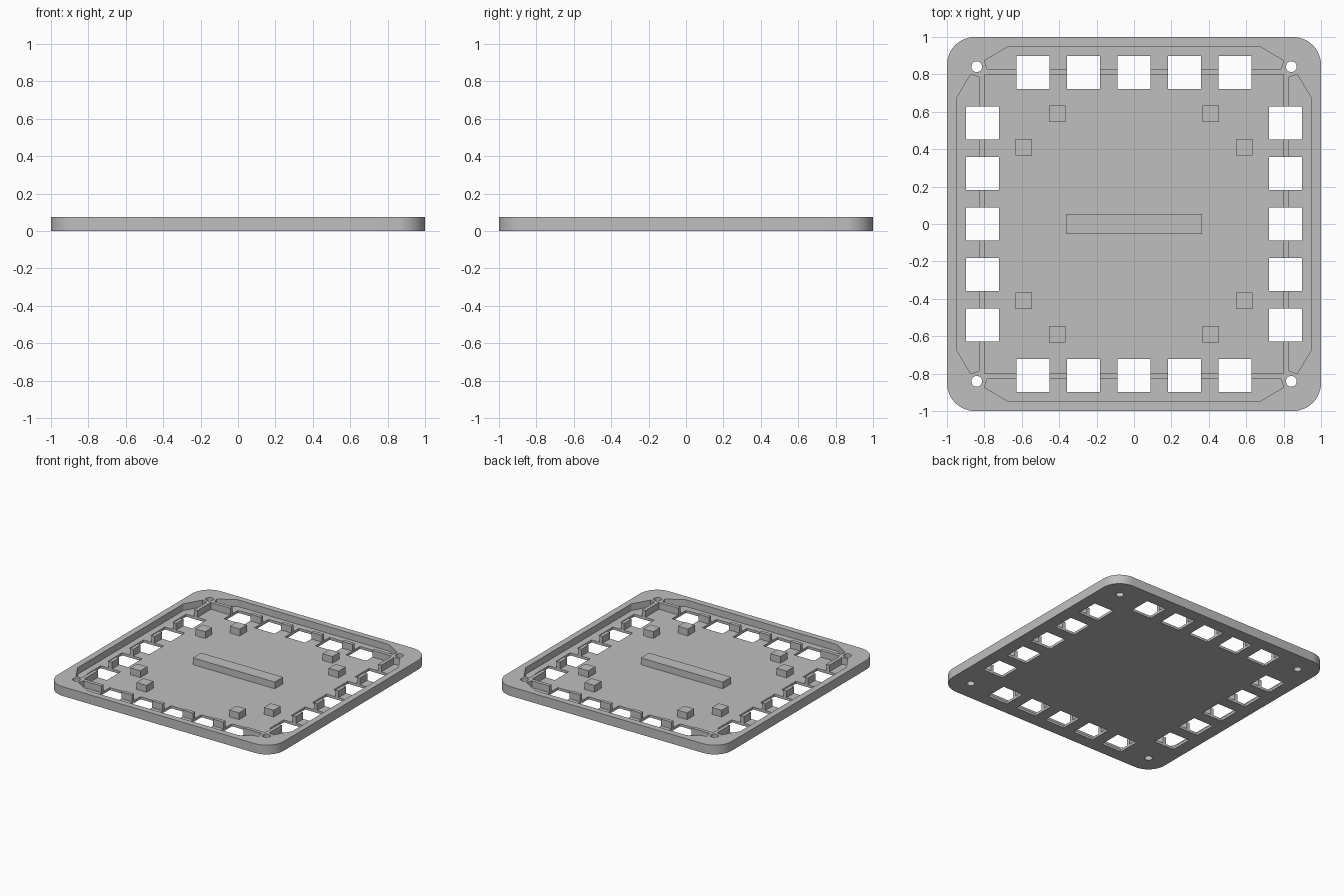
import bpy, bmesh, math
from mathutils import Matrix

cube = bpy.data.objects.get("Cube")
if cube:
    bpy.data.objects.remove(cube, do_unlink=True)

HEIGHT = 0.074
FLOOR = 0.02

grey = bpy.data.materials.new("light grey")
grey.use_nodes = True
colour = (0.52, 0.52, 0.52, 1)
grey.diffuse_color = colour
grey.node_tree.nodes["Principled BSDF"].inputs["Base Color"].default_value = colour


def prism(name, outline, z0, z1):
    """Extrude a counter-clockwise outline from z0 to z1."""
    bm = bmesh.new()
    base = bm.faces.new([bm.verts.new((x, y, z0)) for x, y in outline])
    top = bmesh.ops.extrude_face_region(bm, geom=[base])["geom"]
    verts = [v for v in top if isinstance(v, bmesh.types.BMVert)]
    bmesh.ops.translate(bm, vec=(0, 0, z1 - z0), verts=verts)
    bmesh.ops.recalc_face_normals(bm, faces=bm.faces)
    mesh = bpy.data.meshes.new(name)
    bm.to_mesh(mesh)
    bm.free()
    mesh.materials.append(grey)
    obj = bpy.data.objects.new(name, mesh)
    bpy.context.collection.objects.link(obj)
    return obj


def rect(cx, cy, w, d):
    return [(cx + sx * w / 2, cy + sy * d / 2)
            for sx, sy in ((-1, -1), (1, -1), (1, 1), (-1, 1))]


def arc(cx, cy, r, start, end, n):
    step = math.radians(end - start) / n
    return [(cx + r * math.cos(math.radians(start) + i * step),
             cy + r * math.sin(math.radians(start) + i * step)) for i in range(n + 1)]


def turn(points, quarter):
    m = Matrix.Rotation(quarter * math.pi / 2, 2)
    return [tuple(m @ Matrix.Identity(2).col[0] * x + m @ Matrix.Identity(2).col[1] * y)
            for x, y in points]


def cut(target, outline, z0):
    cutter = prism("cutter", outline, z0, HEIGHT + 0.1)
    cutter.hide_render = True
    mod = target.modifiers.new("cut", "BOOLEAN")
    mod.operation = "DIFFERENCE"
    mod.solver = "EXACT"
    mod.object = cutter
    bpy.context.view_layer.objects.active = target
    bpy.ops.object.modifier_apply(modifier=mod.name)
    mesh = cutter.data
    bpy.data.objects.remove(cutter, do_unlink=True)
    bpy.data.meshes.remove(mesh)


# Rounded base plate
radius = 0.15
outline = []
for q in range(4):
    outline += turn(arc(1 - radius, 1 - radius, radius, 0, 90, 12), q)
tray = prism("tray", outline, 0, HEIGHT)

# Central pocket, leaving a thin wall around it
cut(tray, rect(0, 0, 1.6, 1.6), FLOOR)

# Outer channel, windows and screw hole, repeated on each side
half = [(0.785, 0.828), (0.80, 0.873), (0.67, 0.95)]
channel = half + [(-x, y) for x, y in reversed(half)]
for q in range(4):
    cut(tray, turn(channel, q), FLOOR)
    for i in range(-2, 3):
        cut(tray, turn(rect(i * 0.27, 0.81, 0.177, 0.177), q), -0.1)
    cut(tray, turn(arc(0.841, 0.841, 0.029, 0, 345, 23), q), -0.1)

bpy.ops.object.select_all(action="DESELECT")
tray.select_set(True)
bpy.context.view_layer.objects.active = tray
bpy.ops.object.shade_smooth_by_angle(angle=math.radians(30))

# Centre bar and support pegs standing on the floor
prism("centre_bar", rect(0, 0, 0.725, 0.105), FLOOR - 0.005, HEIGHT)
for sx in (-1, 1):
    for sy in (-1, 1):
        for x, y in ((0.41, 0.59), (0.59, 0.41)):
            prism("support_peg", rect(sx * x, sy * y, 0.088, 0.088),
                  FLOOR - 0.005, HEIGHT)
